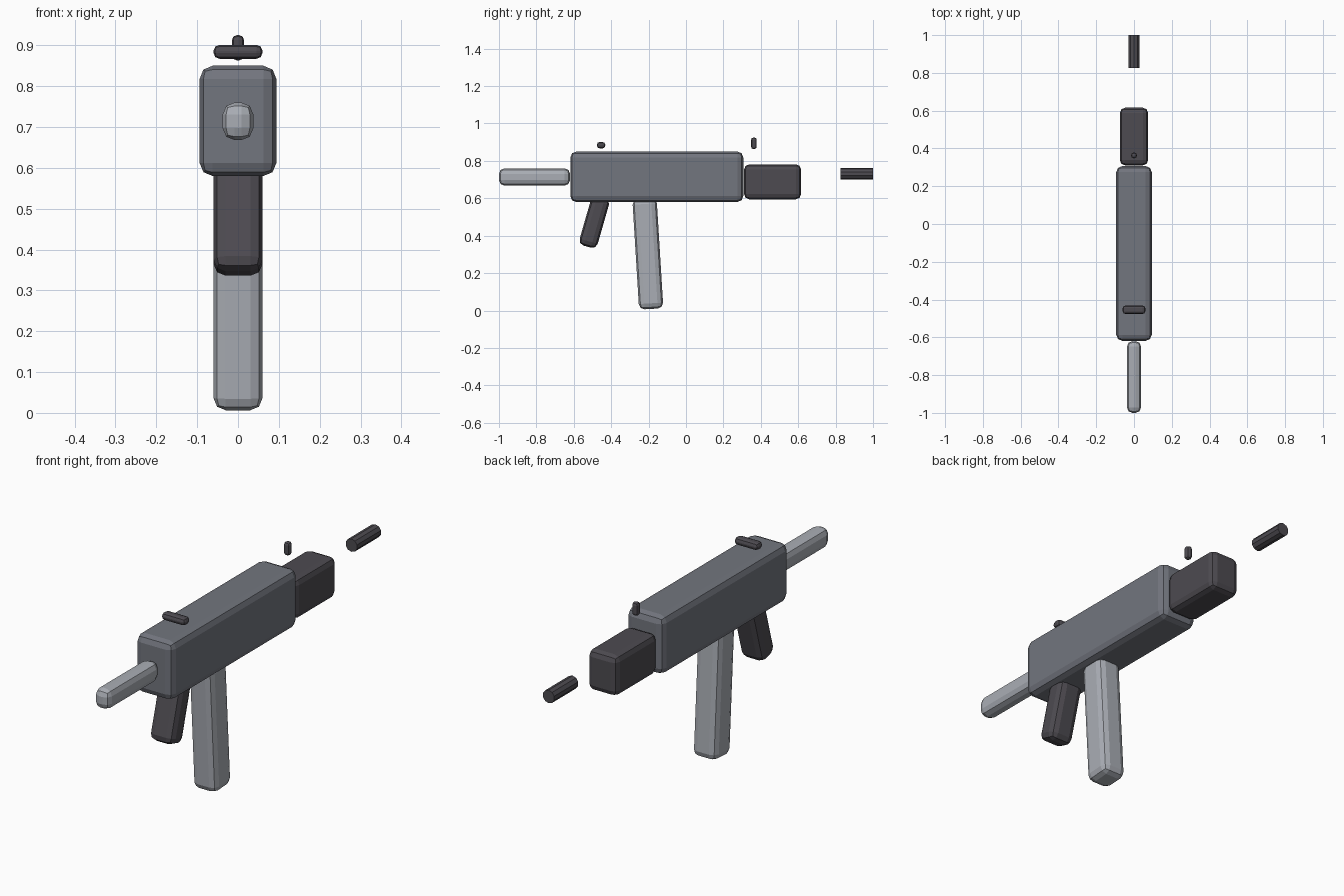
import bpy, bmesh
from math import radians, pi
from mathutils import Matrix

if "Cube" in bpy.data.objects:
    bpy.data.objects.remove(bpy.data.objects["Cube"])


def material(name, rgb):
    m = bpy.data.materials.new(name)
    m.diffuse_color = (*rgb, 1)
    m.use_nodes = True
    m.node_tree.nodes["Principled BSDF"].inputs["Base Color"].default_value = m.diffuse_color
    return m


STEEL = material("steel", (0.17, 0.18, 0.21))
DARK = material("dark", (0.075, 0.07, 0.082))
LIGHT = material("light", (0.40, 0.42, 0.46))


def finish(bm, name, mat, loc, tilt=0.0):
    bmesh.ops.recalc_face_normals(bm, faces=bm.faces)
    me = bpy.data.meshes.new(name)
    bm.to_mesh(me)
    bm.free()
    me.materials.append(mat)
    ob = bpy.data.objects.new(name, me)
    ob.location = loc
    ob.rotation_euler.x = radians(tilt)
    bpy.context.collection.objects.link(ob)
    return ob


def block(name, mat, loc, size, bevel, tilt=0.0):
    """Box with two-step bevelled edges, tilted about x."""
    bm = bmesh.new()
    bmesh.ops.create_cube(bm, size=1, matrix=Matrix.Diagonal((*size, 1)))
    bmesh.ops.bevel(bm, geom=bm.edges[:], offset=bevel, segments=2,
                    profile=0.5, affect='EDGES', clamp_overlap=True)
    return finish(bm, name, mat, loc, tilt)


# Main body and fore end
block("receiver", STEEL, (0, -0.156, 0.715), (0.188, 0.925, 0.27), 0.032)
block("handguard", DARK, (0, 0.463, 0.688), (0.15, 0.305, 0.187), 0.028)

# Rear stock
block("stock", LIGHT, (0, -0.81, 0.714), (0.075, 0.38, 0.092), 0.029)

# Tilted grip and magazine
block("grip", DARK, (0, -0.490, 0.475), (0.12, 0.10, 0.278), 0.03, -16)
block("magazine", LIGHT, (0, -0.204, 0.304), (0.12, 0.13, 0.592), 0.03, 3.5)

# Sights above the body
block("rear_sight", DARK, (0, -0.454, 0.884), (0.12, 0.045, 0.034), 0.0145)
block("front_sight", DARK, (0, 0.363, 0.894), (0.03, 0.03, 0.062), 0.0125)

# Muzzle tube ahead of the fore end
bm = bmesh.new()
bmesh.ops.create_cone(bm, cap_ends=True, segments=10, radius1=0.03, radius2=0.03,
                      depth=0.175, matrix=Matrix.Rotation(pi / 2, 4, 'X'))
finish(bm, "muzzle", DARK, (0, 0.9125, 0.731))
